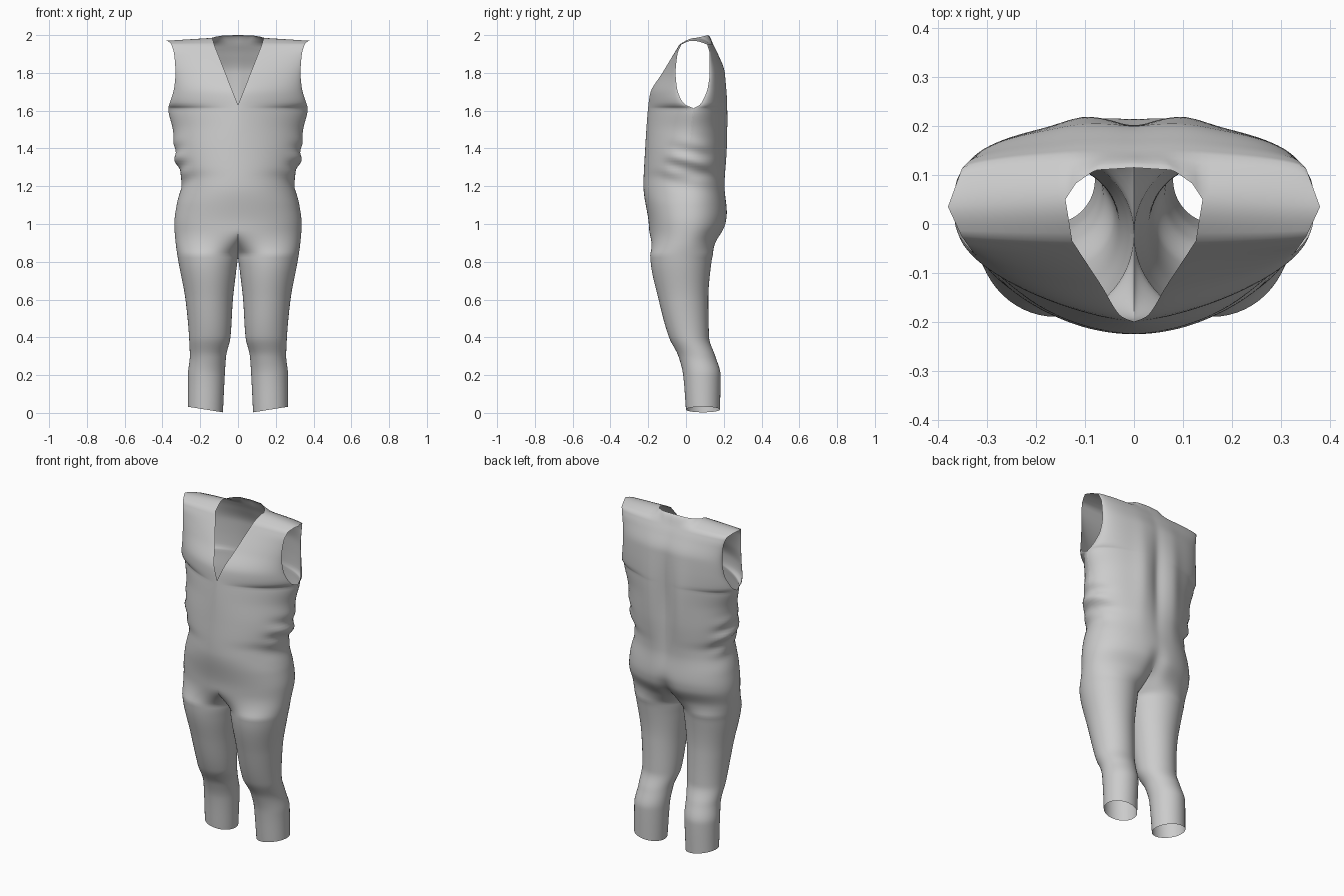
import bpy, bmesh, math
from mathutils import Vector

if "Cube" in bpy.data.objects:
    bpy.data.objects.remove(bpy.data.objects["Cube"])

# Height profiles: (z, value)
INNER = [(0, .08), (.2, .07), (.3, .063), (.4, .04), (.6, .027), (.75, .01), (.84, 0), (2, 0)]
OUTER = [(0, .265), (.2, .265), (.3, .255), (.4, .259), (.6, .278), (.8, .315), (.9, .33), (1.0, .337),
         (1.1, .325), (1.2, .30), (1.24, .296), (1.3, .32), (1.4, .337), (1.5, .345), (1.61, .369),
         (1.65, .358), (1.72, .338), (1.8, .331), (1.9, .338), (1.95, .352)]
FRONT = [(0, .0), (.2, -.015), (.3, -.04), (.4, -.09), (.6, -.145), (.8, -.187), (1.0, -.197), (1.2, -.225),
         (1.4, -.216), (1.6, -.202), (1.69, -.19), (1.8, -.125), (1.9, -.065), (1.95, -.035)]
BACK = [(0, .18), (.2, .183), (.3, .155), (.4, .122), (.6, .118), (.8, .135), (.9, .163), (1.0, .213),
        (1.05, .219), (1.2, .206), (1.4, .213), (1.6, .215), (1.8, .206), (1.9, .17), (1.95, .145)]
SEAM = [(0, .09), (.2, .085), (.3, .06), (.4, .016), (.6, -.01), (.8, -.02), (1.0, .01), (1.4, .02), (1.61, .04)]
HOLE_FRONT = SEAM + [(1.63, -.002), (1.66, -.027), (1.72, -.048), (1.8, -.055), (1.9, -.045), (1.95, -.025)]
HOLE_BACK = SEAM + [(1.63, .072), (1.66, .092), (1.72, .115), (1.8, .125), (1.9, .125), (1.95, .112)]
FULL_FRONT = [(0, 2), (1.0, 2.1), (1.3, 1.9), (1.65, 1.5), (1.95, 1.3)]
FULL_BACK = [(0, 2), (1.0, 2.2), (1.95, 1.8)]


def curve(pts, z):
    """Monotone cubic interpolation of a height profile."""
    z = min(max(z, pts[0][0]), pts[-1][0])
    d = [(b[1] - a[1]) / (b[0] - a[0]) for a, b in zip(pts, pts[1:])]

    def slope(i):
        if i == 0 or i == len(d):
            return d[min(i, len(d) - 1)]
        a, b = d[i - 1], d[i]
        return 2 * a * b / (a + b) if a * b > 0 else 0
    i = next(k for k in range(len(d)) if z <= pts[k + 1][0])
    h = pts[i + 1][0] - pts[i][0]
    t = (z - pts[i][0]) / h
    return ((1 + 2 * t) * (1 - t) ** 2 * pts[i][1] + t * (1 - t) ** 2 * h * slope(i)
            + t * t * (3 - 2 * t) * pts[i + 1][1] - t * t * (1 - t) * h * slope(i + 1))


def bump(v, mid, width):
    return math.exp(-((v - mid) / width) ** 2)


def surface(s, z, side):
    """Point on a half panel: s = 0 at the centre or inseam, 1 at the outer seam."""
    xi = .394 * (z - 1.63) if z > 1.63 else max(0, curve(INNER, z))
    x = xi + (curve(OUTER, z) - xi) * s
    ext = curve(FRONT if side < 0 else BACK, z)
    seam = curve(HOLE_FRONT if side < 0 else HOLE_BACK, z)
    p = curve(FULL_FRONT if side < 0 else FULL_BACK, z)
    if side > 0:
        x = curve(OUTER, z) * s if z > 1.63 else x
    leg = math.sqrt(max(0, 1 - (2 * s - 1) ** 2))
    torso = max(0, 1 - s ** p) ** (1 / p)
    w = min(max((z - .84) / .13, 0), 1)
    w = 1 - (1 - w) ** 2.2
    y = seam + (ext - seam) * (leg + (torso - leg) * w)
    if side > 0:   # spine channel, cloth folds and seat cleft
        y += (.012 * bump(x, .11, .05) - .018 * bump(x, 0, .04)) * bump(z, 1.5, .28)
        y -= .025 * bump(x, 0, .05) * bump(z, .95, .08)
    # gathered wrinkles at the sides of the waist
    crease = bump(z, 1.32, .1) * bump(s, .97, .15)
    x += .010 * crease * math.sin(62 * z + 14 * y)
    if z < .2:     # slanted hem
        z += .03 * s * (1 - z / .2)
    return Vector((x, y, z))


def polyline(pts, x):
    for a, b in zip(pts, pts[1:]):
        if x <= b[0] + 1e-6:
            return Vector(a).lerp(Vector(b), (x - a[0]) / (b[0] - a[0]))
    return Vector(pts[-1])


SHOULDER = [(.14, .05, 1.985), (.38, .035, 1.97)]
BACK_NECK = [(0, .115, 2.0), (.08, .11, 1.998), (.12, .082, 1.991)] + SHOULDER
N = 30
levels = [.003 + (1.61 - .003) * i / 110 for i in range(111)] + [1.615, 1.62, 1.63]
levels += [1.63 + .32 * i / 22 for i in range(1, 23)]

bm = bmesh.new()
for side in (-1, 1):
    cols = [(1 - math.cos(math.pi * j / N)) / 2 for j in range(N + 1)]
    rows = [[surface(s, z, side) for s in cols] for z in levels]
    # roll the cloth over the shoulder to the shared seam
    edge = SHOULDER if side < 0 else BACK_NECK
    last = rows[-1]
    top = [polyline(edge, edge[0][0] + (.38 - edge[0][0]) * s) for s in cols]
    if side > 0:   # neck part of the back edge, then the same seam points as the front
        k = 13
        top = [polyline(edge, .14 * j / k) for j in range(k)]
        top += [polyline(edge, .14 + .24 * (j - k) / (N - k)) for j in range(k, N + 1)]
    for i in range(1, 6):
        t = i / 5
        row = []
        for a, b in zip(last, top):
            q = a.lerp(b, t)
            q.z = a.z + (b.z - a.z) * math.sin(t * math.pi / 2)
            row.append(q)
        rows.append(row)
    if side < 0:   # match the front seam spacing to the back
        rows[-1] = [polyline(SHOULDER, .14 + .24 * max(0, round(j * 17 / N)) / 17) for j in range(N + 1)]
    grid = [[bm.verts.new(p) for p in r] for r in rows]
    for a, b in zip(grid, grid[1:]):
        for j in range(N):
            q = [a[j], a[j + 1], b[j + 1], b[j]]
            bm.faces.new(q if side < 0 else q[::-1])
bmesh.ops.remove_doubles(bm, verts=bm.verts, dist=.0002)
bmesh.ops.recalc_face_normals(bm, faces=bm.faces)

mesh = bpy.data.meshes.new("sleeveless_jumpsuit")
bm.to_mesh(mesh)
bm.free()
suit = bpy.data.objects.new("sleeveless_jumpsuit", mesh)
bpy.context.collection.objects.link(suit)

# Other half of the garment
mirror = suit.modifiers.new("mirror", 'MIRROR')
mirror.use_clip = True
mirror.merge_threshold = .0005
for f in mesh.polygons:
    f.use_smooth = True
